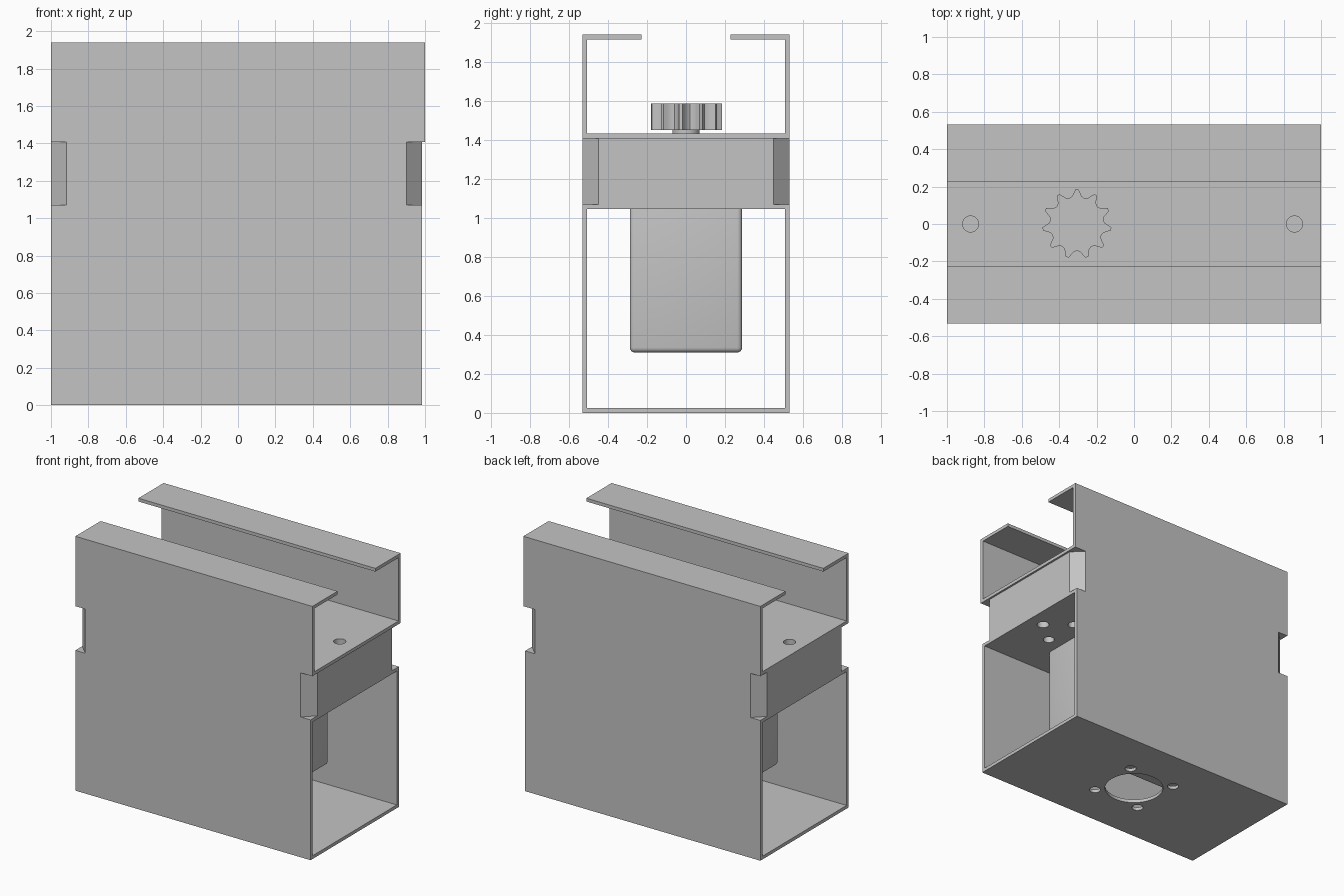
import bpy, bmesh, math
from mathutils import Vector

if "Cube" in bpy.data.objects:
    bpy.data.objects.remove(bpy.data.objects["Cube"], do_unlink=True)

grey = bpy.data.materials.new("plain_grey")
grey.use_nodes = True
GREY = (0.55, 0.55, 0.55, 1)
grey.diffuse_color = GREY
grey.node_tree.nodes["Principled BSDF"].inputs["Base Color"].default_value = GREY


def prism(name, outline, lo, hi, axis="z"):
    """Extrude a 2D outline along z, or a (y, z) outline along x."""
    bm = bmesh.new()
    place = (lambda p: (p[0], p[1], lo)) if axis == "z" else (lambda p: (lo, p[0], p[1]))
    face = bm.faces.new([bm.verts.new(place(p)) for p in outline])
    top = bmesh.ops.extrude_face_region(bm, geom=[face])["geom"]
    step = Vector((0, 0, hi - lo)) if axis == "z" else Vector((hi - lo, 0, 0))
    bmesh.ops.translate(bm, vec=step, verts=[v for v in top if isinstance(v, bmesh.types.BMVert)])
    bmesh.ops.recalc_face_normals(bm, faces=bm.faces)
    mesh = bpy.data.meshes.new(name)
    bm.to_mesh(mesh)
    bm.free()
    mesh.materials.append(grey)
    obj = bpy.data.objects.new(name, mesh)
    bpy.context.collection.objects.link(obj)
    return obj


def circle(x, y, r, n=32):
    return [(x + r * math.cos(math.tau * i / n), y + r * math.sin(math.tau * i / n)) for i in range(n)]


def rect(x0, x1, y0, y1):
    return [(x0, y0), (x1, y0), (x1, y1), (x0, y1)]


def apply_modifiers(obj):
    graph = bpy.context.evaluated_depsgraph_get()
    obj_mesh = bpy.data.meshes.new_from_object(obj.evaluated_get(graph))
    obj.modifiers.clear()
    obj.data = obj_mesh


def drill(obj, x, y, r, lo, hi):
    cutter = prism("hole_cutter", circle(x, y, r), lo, hi)
    cutter.hide_render = True
    cut = obj.modifiers.new("hole", "BOOLEAN")
    cut.operation = "DIFFERENCE"
    cut.solver = "EXACT"
    cut.object = cutter
    apply_modifiers(obj)
    bpy.data.objects.remove(cutter, do_unlink=True)


def smooth(obj):
    bpy.ops.object.select_all(action="DESELECT")
    obj.select_set(True)
    bpy.context.view_layer.objects.active = obj
    bpy.ops.object.shade_smooth_by_angle(angle=math.radians(35))


W, T = 0.532, 0.025          # half width and sheet thickness
X0, X1 = -1.0, 0.985         # ends of the lower body
MID = (X0 + X1) / 2
BLOCK, SLAB, PLATE, TOP = 1.045, 1.07, 1.407, 1.94


def mirrored(half):
    return half + [(-y, z) for y, z in reversed(half)]


# Lower U-shaped channel with motor-style hole pattern in its floor
lower = prism("lower_channel", mirrored([(W, 0), (W, BLOCK), (W - T, BLOCK), (W - T, T)])[:4]
              + [(-(W - T), T), (-(W - T), BLOCK), (-W, BLOCK), (-W, 0)], X0, X1, "x")
drill(lower, 0, 0, 0.21, -0.1, 0.1)
for sx in (-1, 1):
    for sy in (-1, 1):
        drill(lower, 0.2 * sx, 0.2 * sy, 0.04, -0.1, 0.1)

# Gearbox block: square base and a body with chamfered corners
base = prism("gearbox_base", rect(X0, X1, -W, W), BLOCK, SLAB)
C = 0.083
body = prism("gearbox_body", [
    (X0 + C, -W), (X1 - C, -W), (X1, -W + C), (X1, W - C),
    (X1 - C, W), (X0 + C, W), (X0, W - C), (X0, -W + C)], SLAB, PLATE)

# Upper channel with inward lips, open at the top
L = 0.228
upper = prism("upper_channel", mirrored([
    (W, PLATE), (W, TOP), (L, TOP), (L, TOP - T), (W - T, TOP - T), (W - T, PLATE + T)])[:6]
    + [(-(W - T), PLATE + T), (-(W - T), TOP - T), (-L, TOP - T), (-L, TOP), (-W, TOP), (-W, PLATE)],
    -1, 1, "x")

# Bolt holes through plate and block, blind holes underneath
for s in (-1, 1):
    bolt = MID + 0.866 * s
    for part in (upper, body, base):
        drill(part, bolt, 0, 0.043, 0.9, 1.6)
    for y in (-0.14, 0.14):
        for part in (body, base):
            drill(part, MID + 0.695 * s, y, 0.04, 0.9, 1.2)
for part in (lower, base, body, upper):
    smooth(part)

# Motor housing with rounded edges
motor = prism("motor_housing", rect(MID - 0.575, MID + 0.575, -0.288, 0.288), 0.31, SLAB)
bevel = motor.modifiers.new("round", "BEVEL")
bevel.width = 0.025
bevel.segments = 4
apply_modifiers(motor)
smooth(motor)

# Output sprocket on its collar
SX, TEETH = -0.305, 11
tooth = [(-0.5, 0.143), (-0.3, 0.15), (-0.17, 0.168), (-0.08, 0.185),
         (0.08, 0.185), (0.17, 0.168), (0.3, 0.15)]
outline = []
for i in range(TEETH):
    for f, r in tooth:
        a = math.pi / 2 + math.tau * (i + f) / TEETH
        outline.append((SX + r * math.cos(a), r * math.sin(a)))
sprocket = prism("sprocket", outline, 1.45, 1.588)
drill(sprocket, SX, 0, 0.1, 1.4, 1.7)
hub = prism("sprocket_hub", circle(SX, 0, 0.1), 1.45, 1.588)
drill(hub, SX, 0, 0.043, 1.4, 1.7)
shaft = prism("output_shaft", circle(SX, 0, 0.043), PLATE + T, 1.586)
collar = prism("shaft_collar", circle(SX, 0, 0.07), PLATE + T, 1.45)
for part in (sprocket, hub, shaft, collar):
    smooth(part)
